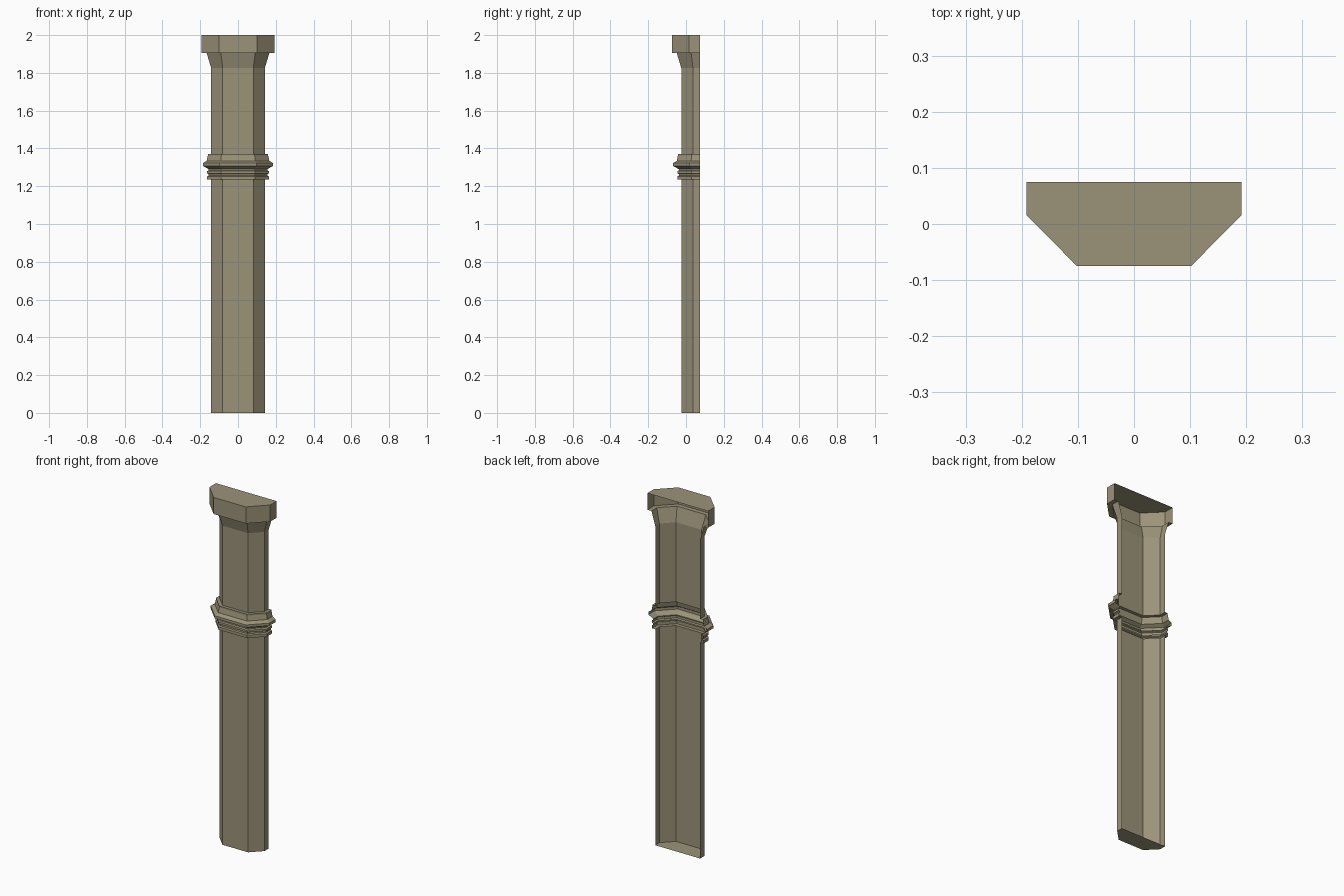
import bpy, bmesh, math

if "Cube" in bpy.data.objects:
    bpy.data.objects.remove(bpy.data.objects["Cube"])

stone = bpy.data.materials.new("olive stone")
stone.diffuse_color = (0.33, 0.293, 0.19, 1)
stone.use_nodes = True
stone.node_tree.nodes["Principled BSDF"].inputs["Base Color"].default_value = stone.diffuse_color

BACK = 0.075
T = math.tan(math.radians(22.5))


def section(z, o):
    """Half-octagon outline, open at the back, grown outward by o."""
    half = [(0.142 + o, BACK), (0.142 + o, 0.037 - o * T), (0.081 + o * T, -0.025 - o)]
    pts = half + [(-x, y) for x, y in reversed(half)]
    return [(x, y, z) for x, y in pts]


# (height, outward offset) from the floor to the top of the capital
profile = [
    (0, 0), (1.235, 0),
    # middle ring moulding
    (1.235, 0.021), (1.252, 0.021), (1.256, 0.013), (1.264, 0.013),
    (1.268, 0.021), (1.280, 0.021), (1.284, 0.013), (1.290, 0.013),
    (1.303, 0.035), (1.307, 0.044), (1.322, 0.044), (1.334, 0.024),
    (1.362, 0.018), (1.370, 0.018), (1.370, 0),
    # flare and capital
    (1.825, 0), (1.905, 0.024), (1.905, 0.05), (2.0, 0.05),
]

bm = bmesh.new()
rings = [[bm.verts.new(p) for p in section(z, o)] for z, o in profile]
for a, b in zip(rings, rings[1:]):
    for i in range(5):
        bm.faces.new((a[i + 1], a[i], b[i], b[i + 1]))
# closed floor and top, back left open
bm.faces.new(rings[0])
bm.faces.new(list(reversed(rings[-1])))

mesh = bpy.data.meshes.new("half_column")
bm.to_mesh(mesh)
bm.free()
mesh.materials.append(stone)
obj = bpy.data.objects.new("half_column", mesh)
bpy.context.collection.objects.link(obj)
